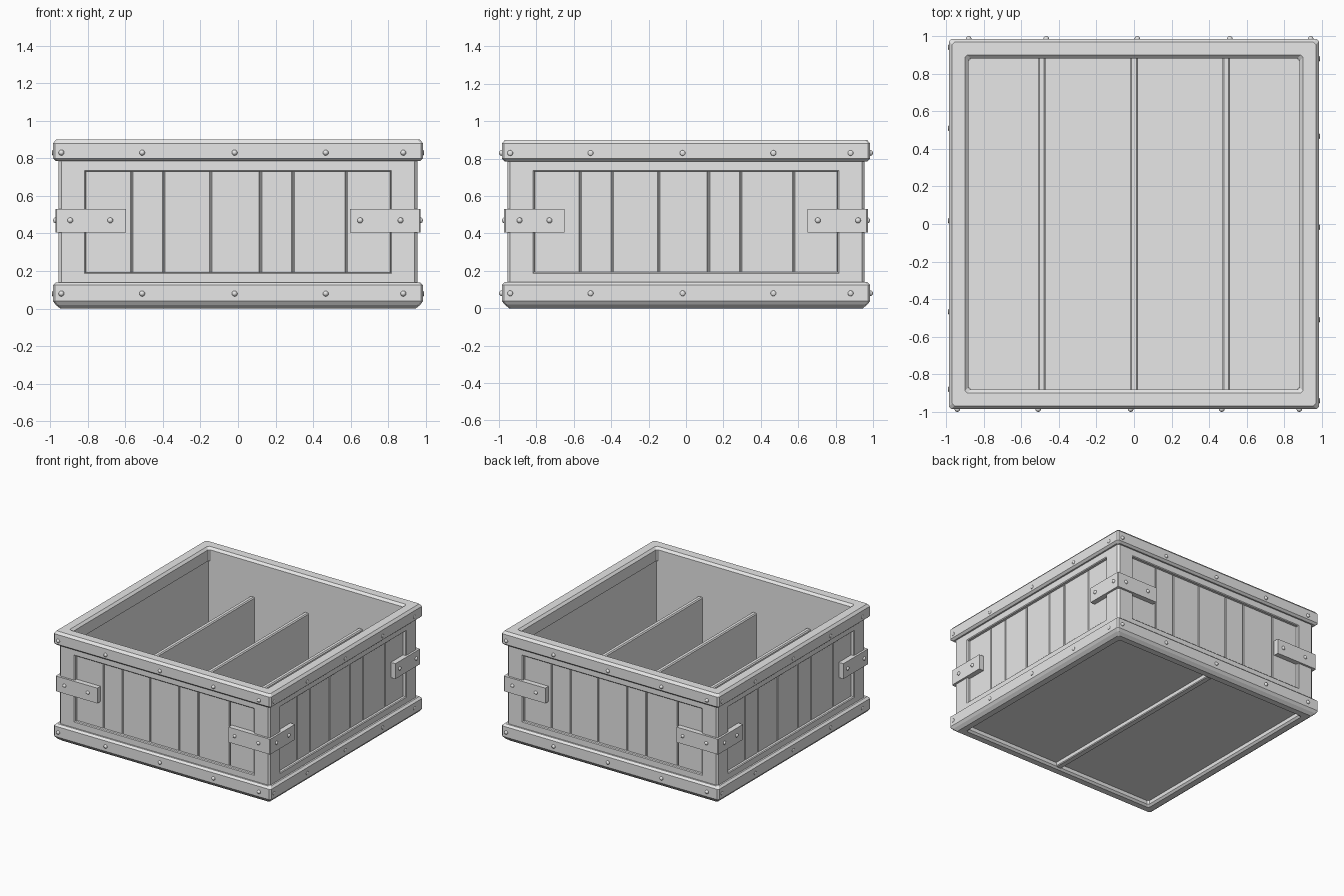
import bpy, bmesh, math
from mathutils import Matrix, Vector

cube = bpy.data.objects.get("Cube")
if cube:
    bpy.data.objects.remove(cube, do_unlink=True)

grey = bpy.data.materials.new("plain_grey")
grey.use_nodes = True
grey.diffuse_color = (0.8, 0.8, 0.8, 1)
grey.node_tree.nodes["Principled BSDF"].inputs["Base Color"].default_value = (0.8, 0.8, 0.8, 1)


def finish(name, bm, turn=0):
    """Turn a bmesh by quarter turns and make it an object."""
    bmesh.ops.transform(bm, matrix=Matrix.Rotation(turn * math.pi / 2, 4, "Z"), verts=bm.verts)
    bmesh.ops.recalc_face_normals(bm, faces=bm.faces)
    mesh = bpy.data.meshes.new(name)
    bm.to_mesh(mesh)
    bm.free()
    mesh.materials.append(grey)
    ob = bpy.data.objects.new(name, mesh)
    bpy.context.collection.objects.link(ob)
    return ob


def bridge(bm, loops, closed):
    """Join successive rings of points with quads."""
    rings = [[bm.verts.new(p) for p in loop] for loop in loops]
    pairs = list(zip(rings, rings[1:]))
    if closed:
        pairs.append((rings[-1], rings[0]))
    for a, b in pairs:
        n = len(a)
        for i in range(n):
            bm.faces.new((a[i], a[(i + 1) % n], b[(i + 1) % n], b[i]))


def square_ring(name, profile, cut):
    """Sweep a closed (half width, height) profile round a square with cut corners."""
    loops = []
    for h, z in profile:
        c = h - cut
        loops.append([(c, -h, z), (h, -c, z), (h, c, z), (c, h, z),
                      (-c, h, z), (-h, c, z), (-h, -c, z), (-c, -h, z)])
    bm = bmesh.new()
    bridge(bm, loops, True)
    return finish(name, bm)


def box(name, lo, hi, bevel=0, turn=0):
    lo, hi = Vector(lo), Vector(hi)
    bm = bmesh.new()
    bmesh.ops.create_cube(bm, size=1)
    for v in bm.verts:
        v.co = (lo + hi) / 2 + v.co * (hi - lo)
    if bevel:
        bmesh.ops.bevel(bm, geom=bm.edges[:], offset=bevel, segments=1, affect="EDGES")
    return finish(name, bm, turn)


def rivet(name, x, depth, z, bulge, turn):
    """Domed head on the front face, turned to its side."""
    bm = bmesh.new()
    bmesh.ops.create_uvsphere(bm, u_segments=12, v_segments=8, radius=1)
    for v in bm.verts:
        v.co = (x + v.co.x * 0.015, -depth + v.co.z * bulge, z + v.co.y * 0.015)
    ob = finish(name, bm, turn)
    for p in ob.data.polygons:
        p.use_smooth = True


# Chamfered rims round the top and the bottom
square_ring("top_rim", [(0.985, 0.8), (0.985, 0.88), (0.968, 0.9), (0.9, 0.9),
                        (0.882, 0.882), (0.882, 0.79), (0.968, 0.785)], 0.012)
square_ring("bottom_rim", [(0.985, 0.04), (0.985, 0.125), (0.968, 0.14), (0.88, 0.14),
                           (0.88, 0.015), (0.895, 0), (0.945, 0), (0.97, 0.02)], 0.012)

# Inner walls and floor
square_ring("inner_walls", [(0.918, 0.03), (0.918, 0.85), (0.89, 0.85), (0.89, 0.03)], 0.001)
box("floor", (-0.9, -0.9, 0.045), (0.9, 0.9, 0.08))
box("floor_batten", (-0.025, -0.885, 0.01), (0.025, 0.885, 0.06), 0.006)

# Dividers
for x in (-0.49, 0, 0.49):
    box("divider", (x - 0.02, -0.892, 0.07), (x + 0.02, 0.892, 0.6), 0.008)

plank_edges = [-0.815, -0.565, -0.395, -0.146, 0.12, 0.293, 0.576, 0.815]
rim_rivets = (-0.94, -0.51, -0.018, 0.467, 0.88)

for side in range(4):
    # Raised frame round the recessed panel
    bm = bmesh.new()
    loops = []
    for depth, hx, z0, z1 in ((0.9475, 0.9475, 0.03, 0.85), (0.955, 0.94, 0.03, 0.85),
                              (0.955, 0.817, 0.187, 0.736), (0.949, 0.811, 0.193, 0.73),
                              (0.915, 0.811, 0.193, 0.73)):
        loops.append([(-hx, -depth, z0), (hx, -depth, z0), (hx, -depth, z1), (-hx, -depth, z1)])
    bridge(bm, loops, False)
    finish("panel_frame", bm, side)

    # Upright planks in the recess
    for a, b in zip(plank_edges, plank_edges[1:]):
        box("plank", (a + 0.002, -0.93, 0.18), (b - 0.002, -0.9, 0.745), 0.005, side)

    # Rivets along the rims and on the corner straps
    long_side = side % 2 == 0
    for z in (0.08, 0.83):
        for x in rim_rivets:
            rivet("rim_rivet", x, 0.985, z, 0.015 if long_side else 0.006, side)
    for x in ((-0.893, -0.68, 0.65, 0.865) if long_side else (-0.89, -0.73, 0.705, 0.92)):
        rivet("strap_rivet", x, 0.972, 0.47, 0.012, side)

# L-shaped straps round the corners
for sx in (-1, 1):
    for sy in (-1, 1):
        outline = [(0.595, 0.972), (0.966, 0.972), (0.972, 0.966), (0.972, 0.65),
                   (0.92, 0.65), (0.92, 0.92), (0.595, 0.92)]
        bm = bmesh.new()
        loops = [[(sx * x, sy * y, z) for x, y in outline] for z in (0.405, 0.53)]
        bridge(bm, loops, False)
        bmesh.ops.holes_fill(bm, edges=bm.edges[:], sides=0)
        finish("corner_strap", bm)
